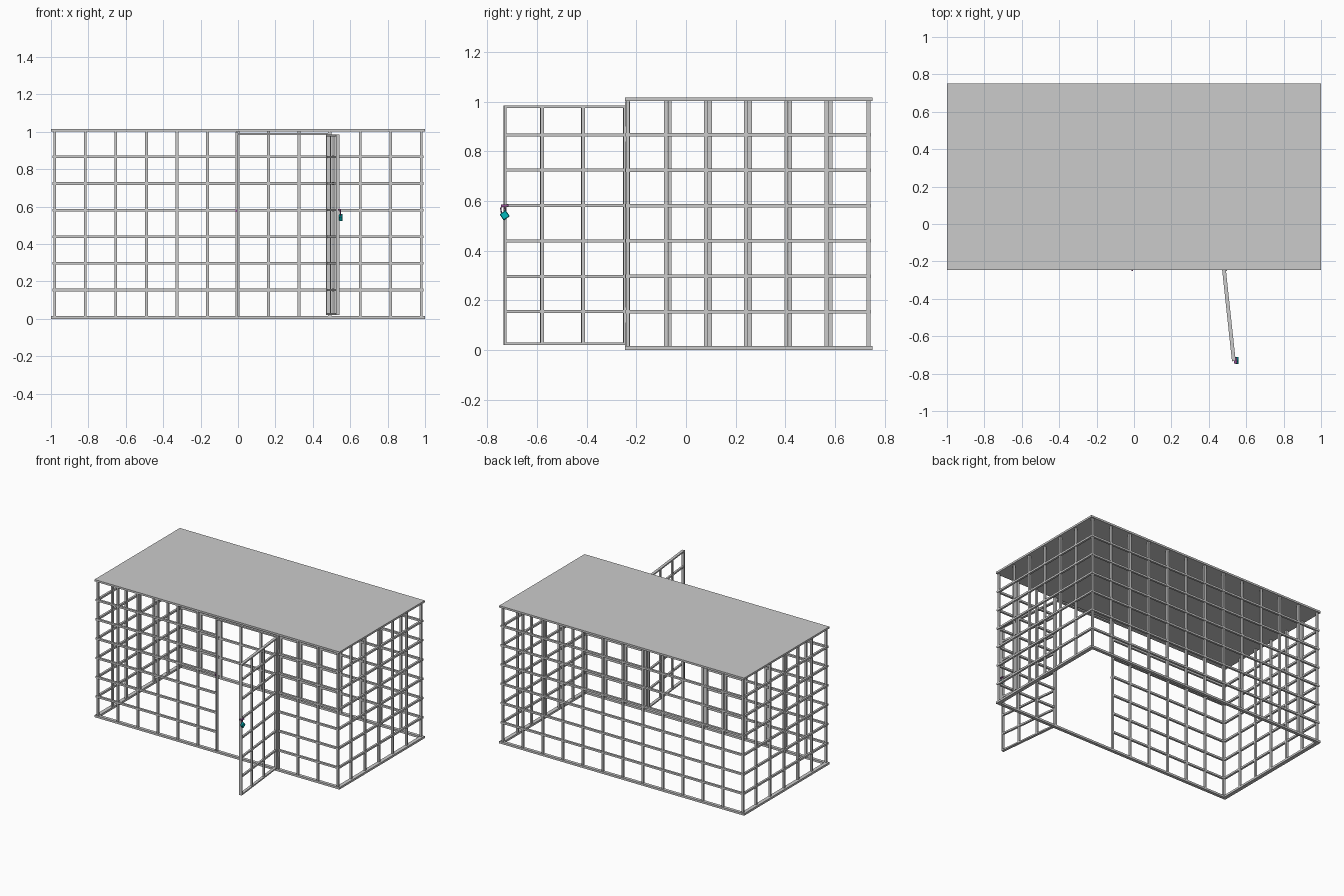
import bpy, bmesh, math
from mathutils import Matrix, Vector

if "Cube" in bpy.data.objects:
    bpy.data.objects.remove(bpy.data.objects["Cube"])

X, YF, YB = 0.98, -0.235, 0.735          # corner post centres
B = 0.015                                # bar thickness
LEVELS = [0.012 + 0.1423 * i for i in range(1, 7)]
XS = [-X + 2 * X * i / 12 for i in range(13)]
YS = [YF + (YB - YF) * i / 6 for i in range(7)]


def colour(name, rgb):
    m = bpy.data.materials.new(name)
    m.diffuse_color = (*rgb, 1)
    m.use_nodes = True
    m.node_tree.nodes["Principled BSDF"].inputs["Base Color"].default_value = m.diffuse_color
    return m


def make(name, boxes, mat=None, matrix=None):
    """One object from boxes given as (x0, x1, y0, y1, z0, z1)."""
    bm = bmesh.new()
    for x0, x1, y0, y1, z0, z1 in boxes:
        t = Matrix.Translation(((x0 + x1) / 2, (y0 + y1) / 2, (z0 + z1) / 2))
        bmesh.ops.create_cube(bm, size=1, matrix=t @ Matrix.Diagonal((x1 - x0, y1 - y0, z1 - z0, 1)))
    me = bpy.data.meshes.new(name)
    bm.to_mesh(me)
    bm.free()
    ob = bpy.data.objects.new(name, me)
    bpy.context.collection.objects.link(ob)
    if matrix:
        ob.matrix_world = matrix
    if mat:
        me.materials.append(mat)
    return ob


def post(x, y, w=B):
    return (x - w / 2, x + w / 2, y - w / 2, y + w / 2, 0.01, 1.005)


def rail_x(x0, x1, y, z):
    return (x0, x1, y - B / 2, y + B / 2, z - 0.007, z + 0.007)


def rail_y(x, z):
    return (x - B / 2, x + B / 2, YF - 0.008, YB + 0.01, z - 0.007, z + 0.007)


# Roof and base frame
make("roof", [(-1, 1, -0.245, 0.75, 1.002, 1.016)])
make("base_frame", [(-1, 1, -0.245, -0.222, 0, 0.015), (-1, 1, 0.727, 0.75, 0, 0.015),
                    (-1, -0.972, -0.245, 0.75, 0, 0.015), (0.972, 1, -0.245, 0.75, 0, 0.015)])

# Barred walls
make("back_wall", [post(x, YB) for x in XS] + [rail_x(-0.993, 0.993, YB + 0.003, z) for z in LEVELS])
make("left_wall", [post(-X, y + 0.008) for y in YS[1:-1]] + [rail_y(-X - 0.005, z) for z in LEVELS])
make("right_wall", [post(X, y - 0.008) for y in YS[1:-1]] + [rail_y(X + 0.005, z) for z in LEVELS])
make("front_wall", [post(x, YF) for x in XS if x < -0.1 or x > 0.4]
     + [rail_x(-0.993, -0.005, YF - 0.002, z) for z in LEVELS]
     + [rail_x(0.485, 0.993, YF - 0.002, z) for z in LEVELS])

# Doorway frame
make("doorway_frame", [(-0.013, -0.003, -0.245, -0.225, 0.01, 1.0), (0.488, 0.5, -0.245, -0.225, 0.01, 1.0),
                       (-0.013, 0.5, -0.245, -0.225, 0.983, 0.993)])

# Open door, built along local +x from its hinge
L = 0.493
door_m = Matrix.Translation((0.481, -0.243, 0)) @ Matrix.Rotation(math.atan2(-0.492, 0.053), 4, 'Z')
h = 0.01
bars = [(0, 0.01, -h, h, 0.02, 0.985), (L - 0.01, L, -h, h, 0.02, 0.985),
        (0, L, -h, h, 0.02, 0.03), (0, L, -h, h, 0.975, 0.985)]
bars += [(x - B / 2, x + B / 2, -0.006, 0.006, 0.022, 0.983) for x in (0.172, 0.338)]
bars += [(0.003, L - 0.003, -0.007, 0.007, z - 0.006, z + 0.006) for z in LEVELS]
make("door", bars, matrix=door_m)
make("hinges", [(0.484, 0.497, -0.25, -0.238, z - 0.03, z + 0.03) for z in (0.14, 0.87)])

# Latch plate, padlock body and shackle
teal = colour("teal", (0.0, 0.5, 0.52))
purple = colour("purple", (0.3, 0.08, 0.3))
make("latch_plate", [(0.535, 0.552, -0.745, -0.715, 0.578, 0.586)], purple)
make("latch_staple", [(-0.013, -0.005, -0.252, -0.244, 0.57, 0.585)], purple)
lock_m = Matrix.Translation((0.55, -0.73, 0.542)) @ Matrix.Rotation(math.radians(35), 4, 'X')
lock = make("padlock_body", [(-0.009, 0.009, -0.015, 0.015, -0.015, 0.015)], teal, lock_m)
bev = lock.modifiers.new("bevel", 'BEVEL')
bev.width = 0.003
cu = bpy.data.curves.new("padlock_shackle", 'CURVE')
cu.dimensions = '3D'
cu.bevel_depth = 0.0025
cu.bevel_resolution = 2
sp = cu.splines.new('POLY')
pts = [(0, -0.009, 0.01)] + [(0, -0.009 * math.cos(a), 0.027 + 0.009 * math.sin(a))
                             for a in [math.pi * i / 8 for i in range(9)]] + [(0, 0.009, 0.01)]
sp.points.add(len(pts) - 1)
for p, c in zip(sp.points, pts):
    p.co = (*c, 1)
sh = bpy.data.objects.new("padlock_shackle", cu)
bpy.context.collection.objects.link(sh)
sh.matrix_world = Matrix.Translation((0.548, -0.732, 0.542)) @ Matrix.Rotation(math.radians(10), 4, 'X')
cu.materials.append(purple)
